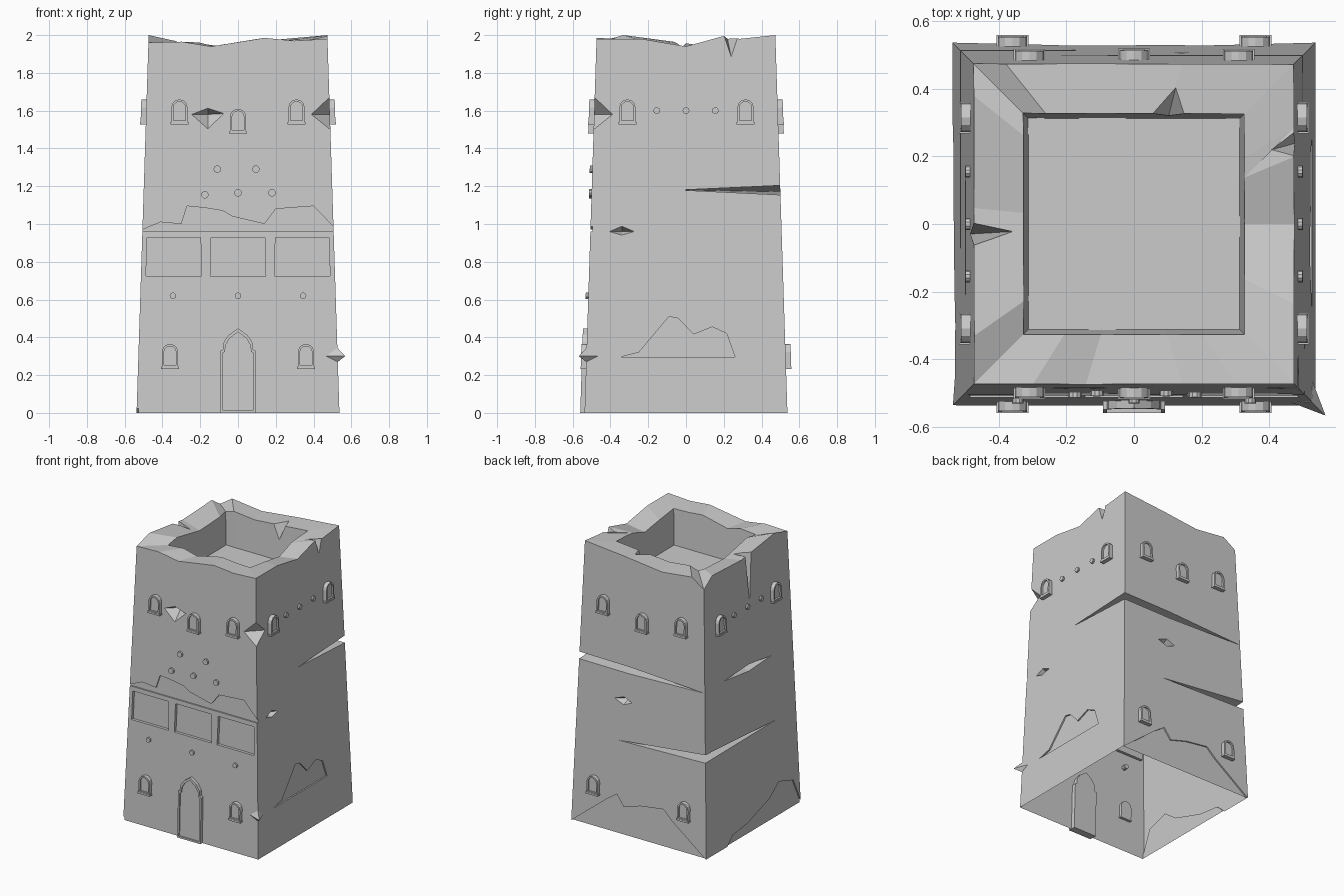
import bpy, bmesh, math, random

if "Cube" in bpy.data.objects:
    bpy.data.objects.remove(bpy.data.objects["Cube"])

random.seed(4)


def half(z):
    """Half width of the tapering tower at height z."""
    return 0.537 - 0.032 * z


def on_wall(side, u, z, d=0.0):
    """Point on a wall: u along it, z up, d outward from its surface."""
    r = half(z) + d
    return {"front": (u, -r, z), "right": (r, u, z),
            "back": (u, r, z), "left": (-r, u, z)}[side]


def finish(name, bm):
    bmesh.ops.recalc_face_normals(bm, faces=bm.faces[:])
    me = bpy.data.meshes.new(name)
    bm.to_mesh(me)
    bm.free()
    ob = bpy.data.objects.new(name, me)
    bpy.context.scene.collection.objects.link(ob)
    return ob


def loft(name, loops):
    """Closed solid through equal-length loops."""
    bm = bmesh.new()
    rows = [[bm.verts.new(p) for p in loop] for loop in loops]
    n = len(rows[0])
    for a, b in zip(rows, rows[1:]):
        for i in range(n):
            j = (i + 1) % n
            bm.faces.new((a[i], a[j], b[j], b[i]))
    bm.faces.new(rows[0])
    bm.faces.new(rows[-1])
    return finish(name, bm)


def wall_loft(name, side, sections):
    return loft(name, [[on_wall(side, u, z, d) for u, z in poly] for poly, d in sections])


def hull(points):
    bm = bmesh.new()
    vs = [bm.verts.new(p) for p in points]
    res = bmesh.ops.convex_hull(bm, input=vs)
    junk = [g for g in res["geom_interior"] if isinstance(g, bmesh.types.BMVert)]
    if junk:
        bmesh.ops.delete(bm, geom=junk, context="VERTS")
    return finish("cutter", bm)


def cut(cutter):
    """Subtract a cutter from the tower body."""
    cutter.hide_render = True
    mod = body.modifiers.new("cut", "BOOLEAN")
    mod.operation, mod.solver, mod.object = "DIFFERENCE", "EXACT", cutter
    bpy.context.view_layer.objects.active = body
    bpy.ops.object.modifier_apply(modifier=mod.name)
    bpy.data.objects.remove(cutter, do_unlink=True)


def chip(side, outline, apex):
    cut(hull([on_wall(side, u, z, 0.004) for u, z in outline] + [on_wall(side, *apex)]))


# Tower body: tapering walls, broken rim, sunken roof floor
rim = [("front", [(-1, 1.96), (-.63, 1.965), (-.3, 1.94), (.3, 1.985), (.63, 1.97)]),
       ("right", [(-1, 1.98), (-.5, 1.98), (0, 1.94), (.42, 1.995), (.6, 1.98)]),
       ("back", [(1, 2.0), (.3, 1.97), (-.3, 1.938), (-.8, 1.965)]),
       ("left", [(1, 1.9), (.8, 1.965), (.1, 1.95), (-.7, 2.0)])]
outer = [on_wall(s, f * half(z), z) for s, pts in rim for f, z in pts]
base = [(x * half(0) / half(z), y * half(0) / half(z), 0) for x, y, z in outer]
inner = [(x * .69, y * .69, max(z, 1.95) - random.uniform(0, .04)) for x, y, z in outer]
floor = [(x * .66, y * .66, 1.71) for x, y, z in outer]
body = loft("tower_body", [base, outer, inner, floor])

# Fallen plaster patches, sunk slightly into each wall
patches = {
    "front": [(-.53, .96), (-.41, 1.01), (-.3, 1.0), (-.27, 1.095), (-.17, 1.085), (-.08, 1.07),
              (-.03, 1.04), (.14, 1.0), (.2, 1.08), (.4, 1.095), (.53, .96)],
    "right": [(-.35, .295), (-.25, .32), (-.09, .51), (-.04, .5), (.04, .415), (.14, .455),
              (.215, .42), (.26, .295)],
    "back": [(.57, -.03), (.26, .22), (.18, .275), (.125, .2), (-.01, .24), (-.19, .265),
             (-.26, .2), (-.57, -.03)],
    "left": [(.33, -.03), (.23, .06), (.06, .08), (-.19, .16), (-.3, .24), (-.36, .22),
             (-.46, .19), (-.56, -.03)]}
for side, poly in patches.items():
    cut(wall_loft("cutter", side, [(poly, -.01), (poly, .05)]))

# Three recessed panels above the door
for u in (-.34, 0, .34):
    poly = [(u - .147, .725), (u + .147, .725), (u + .142, .928), (u - .142, .928)]
    cut(wall_loft("cutter", "front", [(poly, -.02), (poly, .05)]))

# Long cracks running round two corners
cut(hull([on_wall("right", -.03, 1.18), on_wall("back", -.5, 1.17, .003), on_wall("back", .1, 1.15, .01),
          on_wall("back", .1, 1.2, .01), (.6, .6, 1.15), (.6, .6, 1.21)]))
cut(hull([on_wall("back", .18, .66), on_wall("left", -.28, .685), (-.6, .6, .68), (-.6, .6, .75)]))

# Short crack and small chips in the walls
chip("left", [(.29, 1.175), (0, 1.19), (-.26, 1.155), (0, 1.14)], (0, 1.165, -.1))
chip("front", [(-.25, 1.58), (-.16, 1.615), (-.07, 1.585), (-.16, 1.5)], (-.16, 1.58, -.07))
chip("right", [(-.41, .96), (-.34, .99), (-.27, .96), (-.34, .94)], (-.34, .96, -.06))
chip("back", [(.22, .95), (.14, .98), (.07, .95), (.14, .92)], (.14, .945, -.06))

# Chips out of the front right edge
for low, mid, high, reach in ((1.5, 1.58, 1.67, .1), (.27, .3, .345, .06)):
    w = half(mid)
    cut(hull([(half(low), -half(low), low), (half(high), -half(high), high),
              (w - reach, -w - .002, mid), (w + .002, reach - w, mid), (w + .04, -w - .04, mid)]))

# Notches in the rim
chip("right", [(.19, 2.03), (.29, 2.03), (.24, 1.88)], (.21, 2.03, -.1))
chip("left", [(.01, 2.03), (-.07, 2.03), (-.03, 1.61)], (-.02, 2.03, -.15))
cut(hull([(.01, .32, 2.03), (.18, .32, 2.03), (.13, .43, 2.0), (.1, .31, 1.84)]))

# Open underside
bm = bmesh.new()
bm.from_mesh(body.data)
under = [f for f in bm.faces if all(v.co.z < .001 for v in f.verts)]
bmesh.ops.delete(bm, geom=under, context="FACES")
bm.to_mesh(body.data)
bm.free()


def arch(u, z, w, h):
    """Round-headed window outline standing on height z."""
    pts = [(u - w, z), (u + w, z)]
    for i in range(7):
        a = math.pi * i / 6
        pts.append((u + w * math.cos(a), z + h - w + w * math.sin(a)))
    return pts


def window(side, u, z):
    big, small = arch(u, z, .043, .12), arch(u, z + .008, .032, .1)
    wall_loft(side + "_window", side, [(big, -.02), (big, .028), (small, .028), (small, .016)])
    sill = [(u - .047, z - .012), (u + .047, z - .012), (u + .047, z), (u - .047, z)]
    wall_loft(side + "_window_sill", side, [(sill, -.02), (sill, .03)])


def peg(side, u, z, r=.02):
    ring = [(u + r * math.cos(math.tau * i / 10), z + r * math.sin(math.tau * i / 10)) for i in range(10)]
    wall_loft(side + "_beam_end", side, [(ring, -.03), (ring, .014)])


# Windows
for side in ("front", "back"):
    for u, z in ((-.31, 1.54), (0, 1.49), (.31, 1.54), (-.36, .245), (.36, .245)):
        window(side, u, z)
for side in ("left", "right"):
    for u in (-.31, .315):
        window(side, u, 1.54)
    for u in (-.155, 0, .155):
        peg(side, u, 1.6, .018)

# Round beam ends on the front
for u, z in ((-.11, 1.29), (.095, 1.29), (-.175, 1.155), (0, 1.165), (.18, 1.165)):
    peg("front", u, z)
for u in (-.345, 0, .345):
    peg("front", u, .62, .017)

# Pointed door with raised frame
edge = [(.092, .0), (.092, .33), (.08, .335), (.075, .375), (.05, .412)]
frame = edge + [(0, .448)] + [(-u, z) for u, z in reversed(edge)]
leaf = [(u * .87, .012 + z * .93) for u, z in frame]
wall_loft("door", "front", [(frame, -.03), (frame, .023), (leaf, .023), (leaf, .012)])
